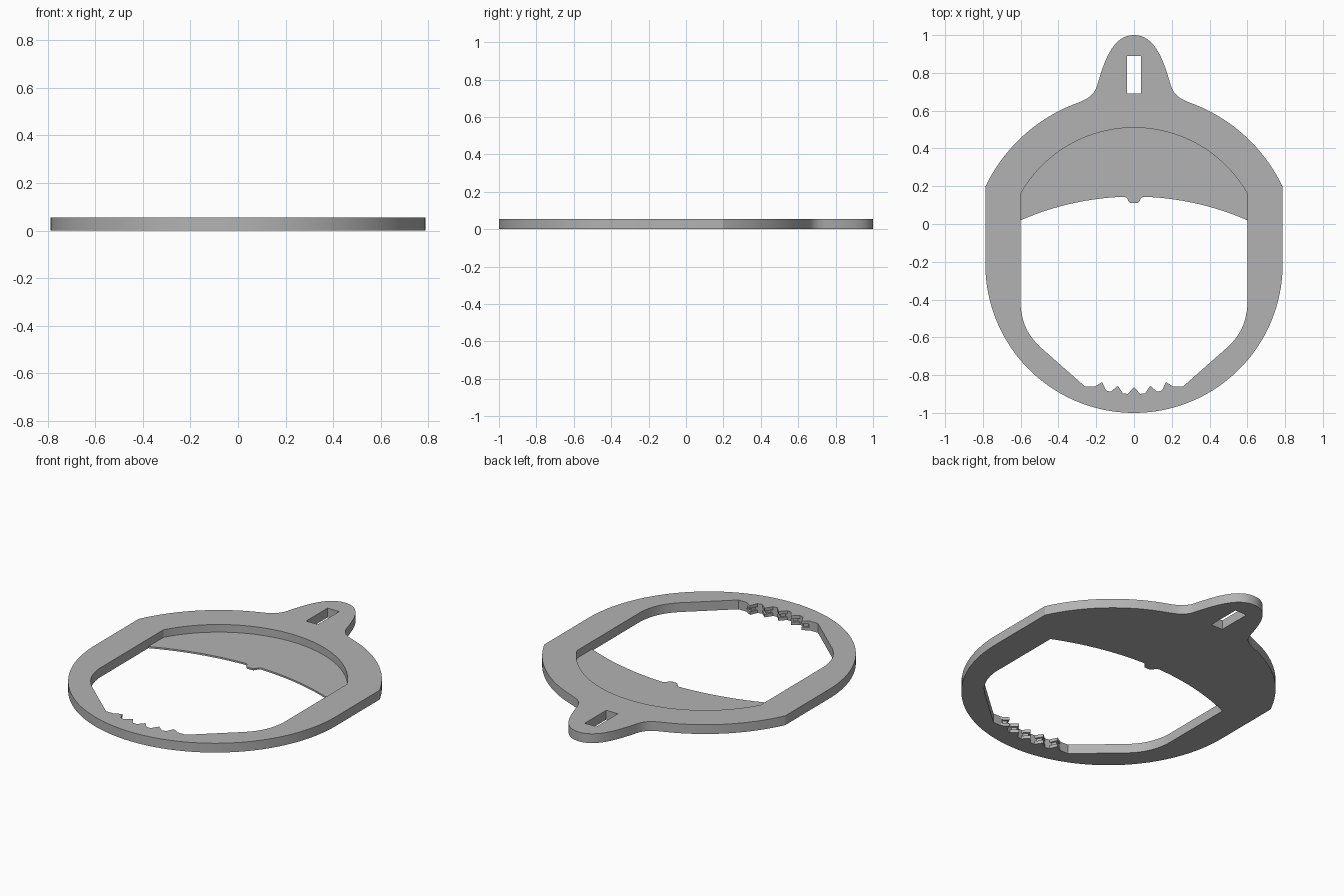
import bpy, bmesh, math
from mathutils import Vector
from mathutils.geometry import interpolate_bezier

THICK, LEDGE = 0.055, 0.01

cube = bpy.data.objects.get("Cube")
if cube:
    bpy.data.objects.remove(cube, do_unlink=True)

grey = bpy.data.materials.new("plain grey")
grey.use_nodes = True
colour = (0.45, 0.45, 0.45, 1)
grey.diffuse_color = colour
grey.node_tree.nodes["Principled BSDF"].inputs["Base Color"].default_value = colour


def arc(cy, radius, x0, x1, side, steps):
    """Points on a circle centred at (0, cy), upper (+1) or lower (-1) half."""
    a0, a1 = math.asin(x0 / radius), math.asin(x1 / radius)
    angles = [a0 + (a1 - a0) * i / steps for i in range(steps + 1)]
    return [(radius * math.sin(a), cy + side * radius * math.cos(a)) for a in angles]


def bezier(a, b, c, d, steps):
    pts = interpolate_bezier(*(Vector((*p, 0)) for p in (a, b, c, d)), steps)
    return [(p.x, p.y) for p in pts]


def mirrored(half):
    """Close a right half outline, running top to bottom, with its mirror image."""
    pts = half + [(-x, y) for x, y in reversed(half)]
    return [p for i, p in enumerate(pts) if math.dist(p, pts[i - 1]) > 1e-5]


def slab(name, loops, z0, z1):
    """Extrude an outline, with any further loops as holes."""
    bm = bmesh.new()
    for loop in loops:
        verts = [bm.verts.new((x, y, z0)) for x, y in loop]
        for i, v in enumerate(verts):
            bm.edges.new((verts[i - 1], v))
    bmesh.ops.triangle_fill(bm, use_beauty=True, use_dissolve=False, edges=bm.edges[:])
    new = bmesh.ops.extrude_face_region(bm, geom=bm.faces[:])["geom"]
    bmesh.ops.translate(bm, vec=(0, 0, z1 - z0),
                        verts=[g for g in new if isinstance(g, bmesh.types.BMVert)])
    bmesh.ops.recalc_face_normals(bm, faces=bm.faces[:])
    mesh = bpy.data.meshes.new(name)
    bm.to_mesh(mesh)
    bm.free()
    mesh.materials.append(grey)
    obj = bpy.data.objects.new(name, mesh)
    bpy.context.collection.objects.link(obj)
    return obj


# Outer outline: hanging tab, shoulder arc, straight side, round bottom
outer = mirrored(
    bezier((0, 1), (0.11, 1), (0.155, 0.87), (0.19, 0.75), 18)
    + bezier((0.19, 0.75), (0.207, 0.68), (0.245, 0.662), (0.31, 0.637), 12)[1:]
    + arc(-0.178, 0.872, 0.31, 0.787, 1, 24)[1:]
    + arc(-0.213, 0.787, 0.787, 0, -1, 40))

# Through opening: ledge edge with a nub, straight side, slanted corner, toothed recess
opening = mirrored(
    [(0, 0.11), (0.02, 0.112), (0.03, 0.122), (0.037, 0.138), (0.05, 0.144)]
    + arc(-1.357, 1.502, 0.06, 0.6, 1, 20)
    + bezier((0.6, -0.44), (0.59, -0.53), (0.56, -0.59), (0.5, -0.648), 14)
    + [(0.26, -0.86), (0.2, -0.86)]
    + arc(-0.3, 0.6, 0.19, 0, -1, 12))

slot = [(0.038, 0.69), (0.038, 0.89), (-0.038, 0.89), (-0.038, 0.69)]
frame = slab("frame_plate", [outer, opening, slot], 0, THICK)

# Pocket above the thin ledge
pocket = slab("pocket_cutter",
              [[(-0.6, -0.2)] + arc(-0.18, 0.69, -0.6, 0.6, 1, 48) + [(0.6, -0.2)]],
              LEDGE, 0.2)
pocket.hide_render = True
cut = frame.modifiers.new("pocket", 'BOOLEAN')
cut.operation, cut.solver, cut.object = 'DIFFERENCE', 'EXACT', pocket
bpy.context.view_layer.objects.active = frame
frame.select_set(True)
bpy.ops.object.modifier_apply(modifier=cut.name)
bpy.data.objects.remove(pocket, do_unlink=True)
bpy.ops.object.shade_smooth_by_angle(angle=math.radians(25))

# Grip teeth along the recess, waisted at mid height
layers = [(0, 0.018, 1), (0.018, 0.037, 0.6), (0.037, THICK, 1)]
for n in range(-2, 3):
    a = n * 0.152
    out = Vector((math.sin(a), -math.cos(a)))
    side = Vector((math.cos(a), math.sin(a)))
    centre = Vector((0, -0.3))
    for k, (z0, z1, size) in enumerate(layers):
        tri = [centre + out * 0.601 + side * 0.034 * size,
               centre + out * (0.6 - 0.037 * size),
               centre + out * 0.601 - side * 0.034 * size]
        slab(f"grip_tooth_{n + 3}_{k + 1}", [[tuple(p) for p in tri]], z0, z1)
